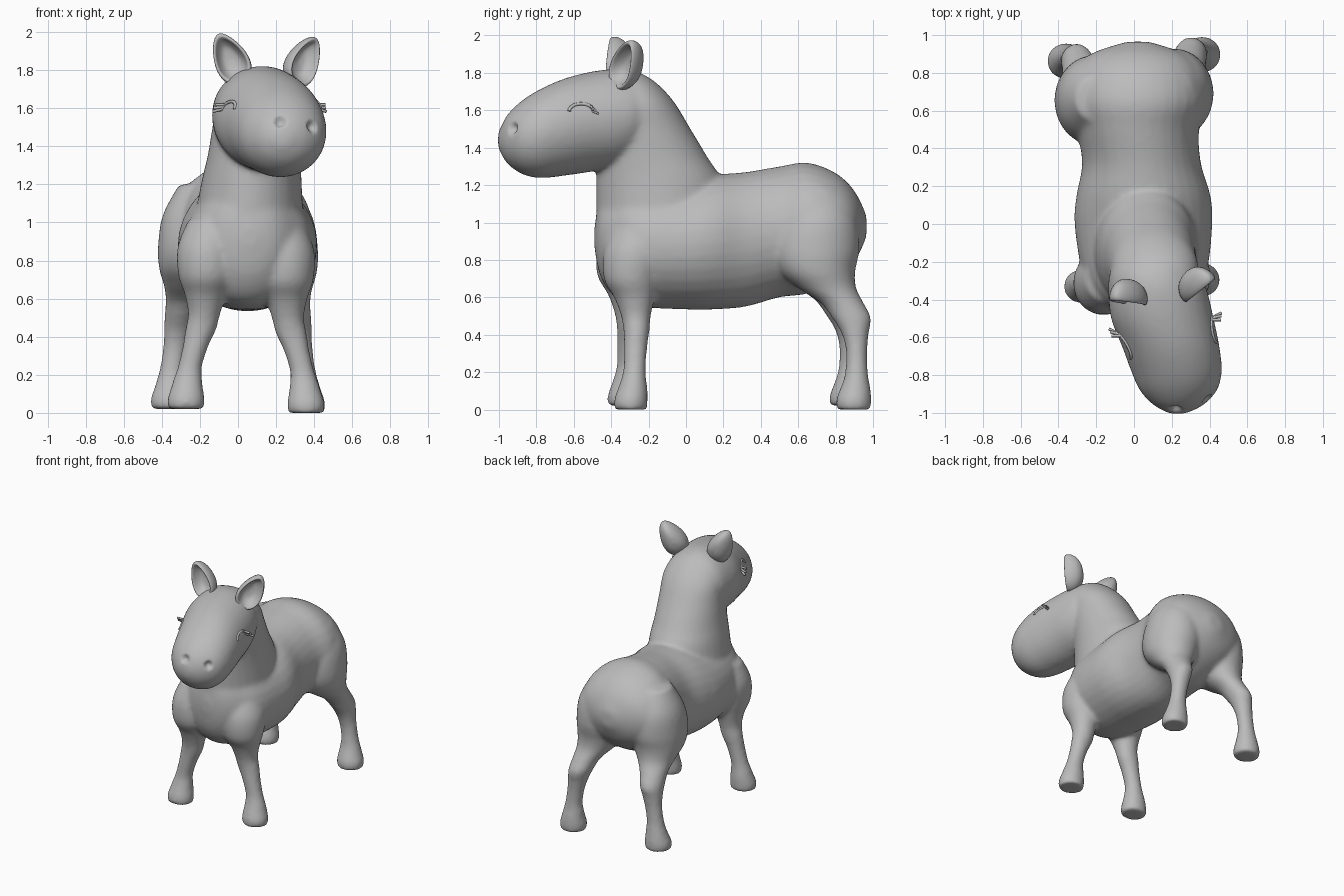
import bpy, bmesh, math
from mathutils import Vector
from mathutils.bvhtree import BVHTree

if "Cube" in bpy.data.objects:
    bpy.data.objects.remove(bpy.data.objects["Cube"])

grey = bpy.data.materials.new("clay_grey")
grey.diffuse_color = (0.5, 0.5, 0.5, 1)
grey.use_nodes = True
grey.node_tree.nodes["Principled BSDF"].inputs["Base Color"].default_value = grey.diffuse_color


def make_object(name, bm):
    bmesh.ops.recalc_face_normals(bm, faces=bm.faces)
    for f in bm.faces:
        f.smooth = True
    me = bpy.data.meshes.new(name)
    bm.to_mesh(me)
    bm.free()
    me.materials.append(grey)
    ob = bpy.data.objects.new(name, me)
    bpy.context.collection.objects.link(ob)
    return ob


def smooth_path(rows, steps=5):
    """Catmull-Rom interpolation through rows of numbers."""
    out = []
    for i in range(len(rows) - 1):
        p = [Vector(rows[min(max(i + k, 0), len(rows) - 1)]) for k in (-1, 0, 1, 2)]
        for s in range(steps):
            t = s / steps
            out.append(0.5 * (2 * p[1] + (p[2] - p[0]) * t
                              + (2 * p[0] - 5 * p[1] + 4 * p[2] - p[3]) * t * t
                              + (3 * p[1] - p[0] - 3 * p[2] + p[3]) * t ** 3))
    return out + [Vector(rows[-1])]


def skin(bm, rings, closed_ends=True):
    loops = [[bm.verts.new(co) for co in ring] for ring in rings]
    n = len(loops[0])
    for a, b in zip(loops, loops[1:]):
        for i in range(n):
            bm.faces.new((a[i], a[(i + 1) % n], b[(i + 1) % n], b[i]))
    if closed_ends:
        bm.faces.new(loops[0][::-1])
        bm.faces.new(loops[-1])


def loft(bm, rows, axis, n=32):
    """Rows are x, y, z and two half widths; rings lie across the given axis."""
    rings = []
    for x, y, z, a, b in smooth_path(rows):
        ring = []
        for i in range(n):
            c, s = math.cos(math.tau * i / n), math.sin(math.tau * i / n)
            ring.append((x + a * c, y, z + b * s) if axis == 'y' else (x + a * c, y + b * s, z))
        rings.append(ring)
    skin(bm, rings)


body = bmesh.new()
# barrel and rump
loft(body, [(.06, -.49, .92, .04, .05), (.055, -.46, .92, .15, .2), (.05, -.38, .9, .25, .3),
            (.055, -.25, .88, .33, .33), (.05, 0, .88, .365, .345), (.05, .15, .895, .355, .36),
            (.04, .32, .91, .315, .36), (.02, .5, .95, .325, .35), (.02, .65, .97, .37, .35),
            (.02, .8, .98, .34, .285), (.02, .9, .98, .25, .19), (.02, .965, .98, .06, .06)], 'y')
# neck
loft(body, [(.05, -.12, .9, .3, .36), (.07, -.14, 1.2, .265, .34), (.085, -.18, 1.35, .245, .295),
            (.1, -.22, 1.5, .235, .245), (.115, -.26, 1.64, .225, .2), (.125, -.3, 1.74, .17, .15),
            (.13, -.32, 1.8, .08, .08)], 'z')
# head
loft(body, [(.09, -.15, 1.6, .15, .13), (.11, -.25, 1.58, .235, .22), (.125, -.35, 1.56, .262, .262),
            (.15, -.5, 1.54, .272, .268), (.195, -.65, 1.51, .258, .26), (.225, -.78, 1.475, .24, .238),
            (.235, -.88, 1.455, .205, .195), (.235, -.96, 1.445, .13, .125),
            (.23, -1.005, 1.44, .04, .04)], 'y')
# legs: sideways offset, y, z, half widths
fore = [(.315, -.295, 0, .095, .088), (.315, -.295, .05, .098, .09), (.31, -.285, .11, .085, .08),
        (.305, -.28, .16, .075, .068), (.295, -.275, .22, .064, .06), (.265, -.27, .33, .068, .063),
        (.237, -.265, .42, .082, .07), (.22, -.268, .5, .085, .08), (.212, -.275, .6, .11, .11),
        (.205, -.29, .7, .15, .15), (.2, -.27, .85, .16, .17), (.17, -.25, 1.0, .13, .13)]
hind = [(.36, .897, 0, .095, .092), (.36, .897, .05, .1, .095), (.355, .905, .11, .085, .082),
        (.35, .91, .16, .075, .068), (.345, .912, .22, .064, .059), (.33, .912, .32, .064, .058),
        (.315, .904, .41, .074, .074), (.3, .885, .49, .086, .105), (.28, .835, .57, .1, .115),
        (.25, .755, .65, .14, .155), (.23, .7, .74, .185, .205), (.215, .69, .86, .205, .238),
        (.21, .7, 1.02, .185, .21), (.2, .7, 1.18, .11, .12)]
for rows, mid in ((fore, .042), (hind, 0)):
    for side in (1, -1):
        back, lift = (0, 0) if side > 0 else (-.035, .02)
        loft(body, [(mid + side * o, y + back, z + lift, a, b) for o, y, z, a, b in rows], 'z')

# merge everything into one soft skin
raw = make_object("raw_body", body)
mod = raw.modifiers.new("merge", 'REMESH')
mod.mode, mod.voxel_size = 'VOXEL', .014
mod = raw.modifiers.new("soften", 'SMOOTH')
mod.factor, mod.iterations = .5, 14
merged = bpy.data.meshes.new_from_object(raw.evaluated_get(bpy.context.evaluated_depsgraph_get()))
bpy.data.objects.remove(raw)
body = bmesh.new()
body.from_mesh(merged)
tree = BVHTree.FromBMesh(body)

# nostril dents
for x, z in ((.22, 1.53), (.39, 1.505)):
    hit, normal, _, _ = tree.ray_cast(Vector((x, -2, z)), Vector((0, 1, 0)))
    for v in body.verts:
        d = (v.co - hit).length
        if d < .034:
            v.co -= normal * .028 * (1 - (d / .034) ** 2)
make_object("body", body)


# cupped ears: leaf outlines stepping from the back over the rim into the hollow
def ear(name, centre, up, facing, length, width):
    up, facing = Vector(up).normalized(), Vector(facing).normalized()
    up = (up - facing * up.dot(facing)).normalized()
    side = up.cross(facing)
    bm = bmesh.new()
    rings = []
    profile = [(.02, -.1, 0), (.4, -.092, 0), (.75, -.066, 0), (.95, -.028, 0), (1, .005, 0),
               (.94, .025, 0), (.82, .022, 0), (.7, -.005, 0), (.45, -.035, 0), (.02, -.045, 0)]
    for s, d, _ in smooth_path(profile, 3):
        ring = []
        for i in range(32):
            t = math.tau * i / 32
            u, v = length * math.cos(t), width * math.sin(t) * (1 - .28 * math.cos(t))
            ring.append(Vector(centre) + up * u * s + side * v * s + facing * d)
        rings.append(ring)
    skin(bm, rings)
    make_object(name, bm)


ear("left_ear", (-.04, -.39, 1.86), (-.5, 0, 1), (-.1, -1, .05), .145, .088)
ear("right_ear", (.345, -.325, 1.845), (.5, .3, 1), (.62, -.78, 0), .145, .088)


# closed eyes: eyelid crease with short lashes
def tube(name, points, radius):
    cu = bpy.data.curves.new(name, 'CURVE')
    cu.dimensions, cu.bevel_depth, cu.bevel_resolution, cu.use_fill_caps = '3D', radius, 2, True
    sp = cu.splines.new('POLY')
    sp.points.add(len(points) - 1)
    for p, co in zip(sp.points, points):
        p.co = (*co, 1)
    cu.materials.append(grey)
    bpy.context.collection.objects.link(bpy.data.objects.new(name, cu))


for label, side, y0 in (("left", -1, -.645), ("right", 1, -.56)):
    lid = []
    for i in range(11):
        t = math.pi * i / 10
        origin = Vector((side * 2, y0 - .065 * math.cos(t), 1.595 + .04 * math.sin(t)))
        lid.append(tree.ray_cast(origin, Vector((-side, 0, 0)))[0])
    tube(label + "_eyelid", lid, .009)
    for k, i in enumerate((8, 9, 10)):
        tip = lid[i] + Vector((side * .05, .012 * k, -.006 * k))
        tube(f"{label}_lash_{k + 1}", [lid[i], tip], .008)
